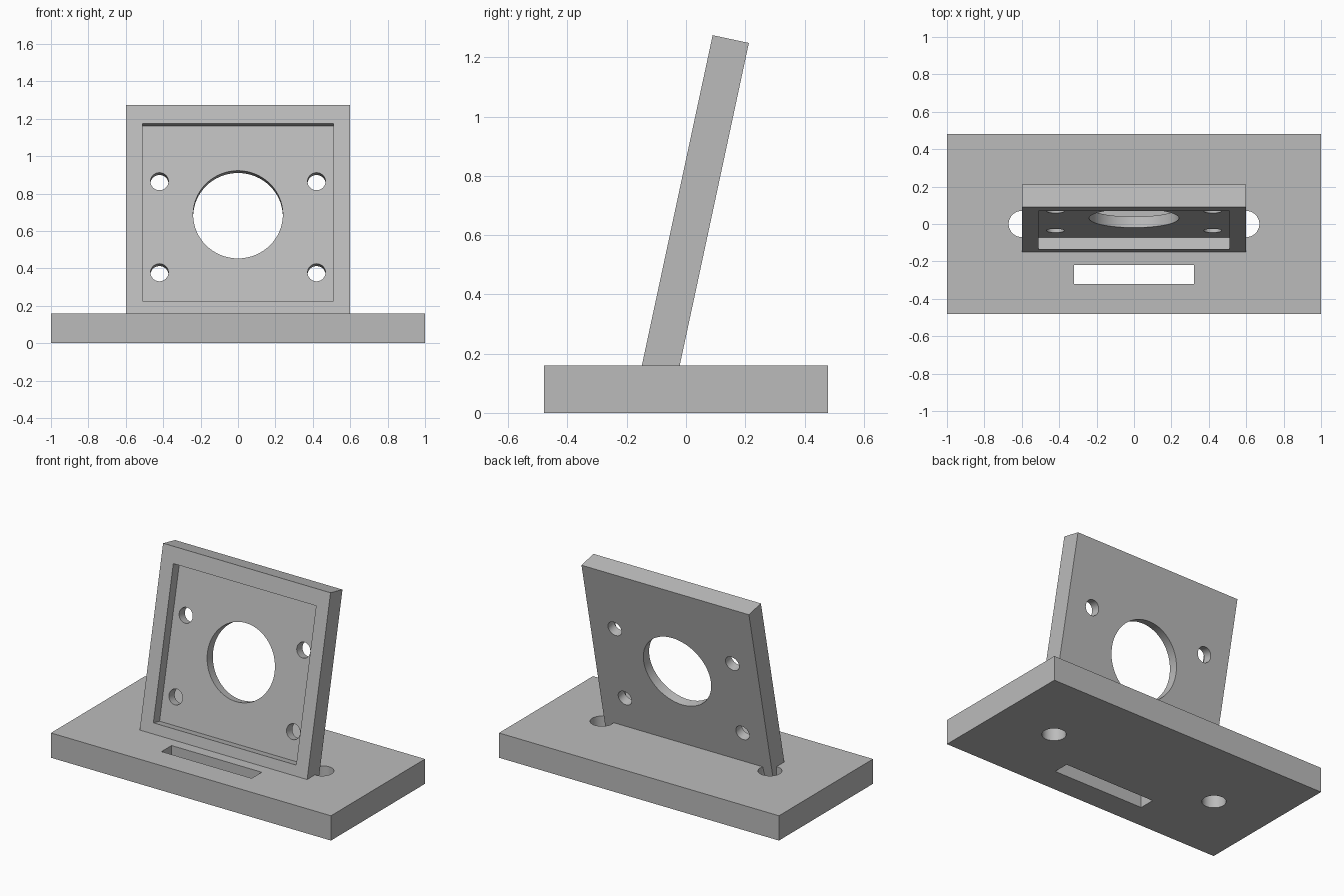
import bpy
from math import radians
from mathutils import Matrix

old = bpy.data.objects.get("Cube")
if old:
    bpy.data.objects.remove(old, do_unlink=True)

grey = bpy.data.materials.new("plain grey")
grey.use_nodes = True
colour = (0.5, 0.5, 0.5, 1)
grey.diffuse_color = colour
grey.node_tree.nodes["Principled BSDF"].inputs["Base Color"].default_value = colour


def box(name, x, y, z):
    """Box from (min, max) ranges on each axis, baked into the mesh."""
    bpy.ops.mesh.primitive_cube_add(size=1)
    ob = bpy.context.object
    ob.name = name
    size = [r[1] - r[0] for r in (x, y, z)]
    centre = [(r[0] + r[1]) / 2 for r in (x, y, z)]
    ob.data.transform(Matrix.Translation(centre) @ Matrix.Diagonal((*size, 1)))
    ob.data.materials.append(grey)
    return ob


def rod(name, centre, radius, axis="Z"):
    """Long cylinder used for drilling holes."""
    bpy.ops.mesh.primitive_cylinder_add(vertices=64, radius=radius, depth=0.6)
    ob = bpy.context.object
    ob.name = name
    turn = Matrix.Rotation(radians(90), 4, "X") if axis == "Y" else Matrix()
    ob.data.transform(Matrix.Translation(centre) @ turn)
    ob.data.materials.append(grey)
    return ob


def cut(part, cutters):
    """Subtract every cutter, then shade the hole walls smooth."""
    bpy.ops.object.select_all(action="DESELECT")
    bpy.context.view_layer.objects.active = part
    part.select_set(True)
    for c in cutters:
        mod = part.modifiers.new("cut", "BOOLEAN")
        mod.operation = "DIFFERENCE"
        mod.solver = "EXACT"
        mod.object = c
        bpy.ops.object.modifier_apply(modifier=mod.name)
        bpy.data.objects.remove(c, do_unlink=True)
    bpy.ops.object.shade_smooth_by_angle(angle=radians(30))


# Base plate with a slot and two mounting holes
base = box("base_plate", (-1, 1), (-0.48, 0.48), (0, 0.16))
cut(base, [box("slot_cutter", (-0.322, 0.322), (-0.32, -0.218), (-0.1, 0.3))]
    + [rod("mount_cutter", (side * 0.6, 0, 0), 0.07) for side in (-1, 1)])

# Tilted panel, built upright with its front face on y = 0
panel = box("tilted_panel", (-0.598, 0.598), (0, 0.125), (-0.036, 1.14))
recess = box("recess_cutter", (-0.51, 0.51), (-0.1, 0.065), (0.066, 1.038))
opening = rod("opening_cutter", (0, 0, 0.554), 0.24, "Y")
screws = [rod("screw_cutter", (side * 0.42, 0, z), 0.048, "Y")
          for side in (-1, 1) for z in (0.237, 0.735)]
cut(panel, [recess, opening] + screws)

# Lean it backwards and sink its foot into the base
panel.rotation_euler.x = radians(-12.1)
panel.location = (0, -0.149, 0.16)
